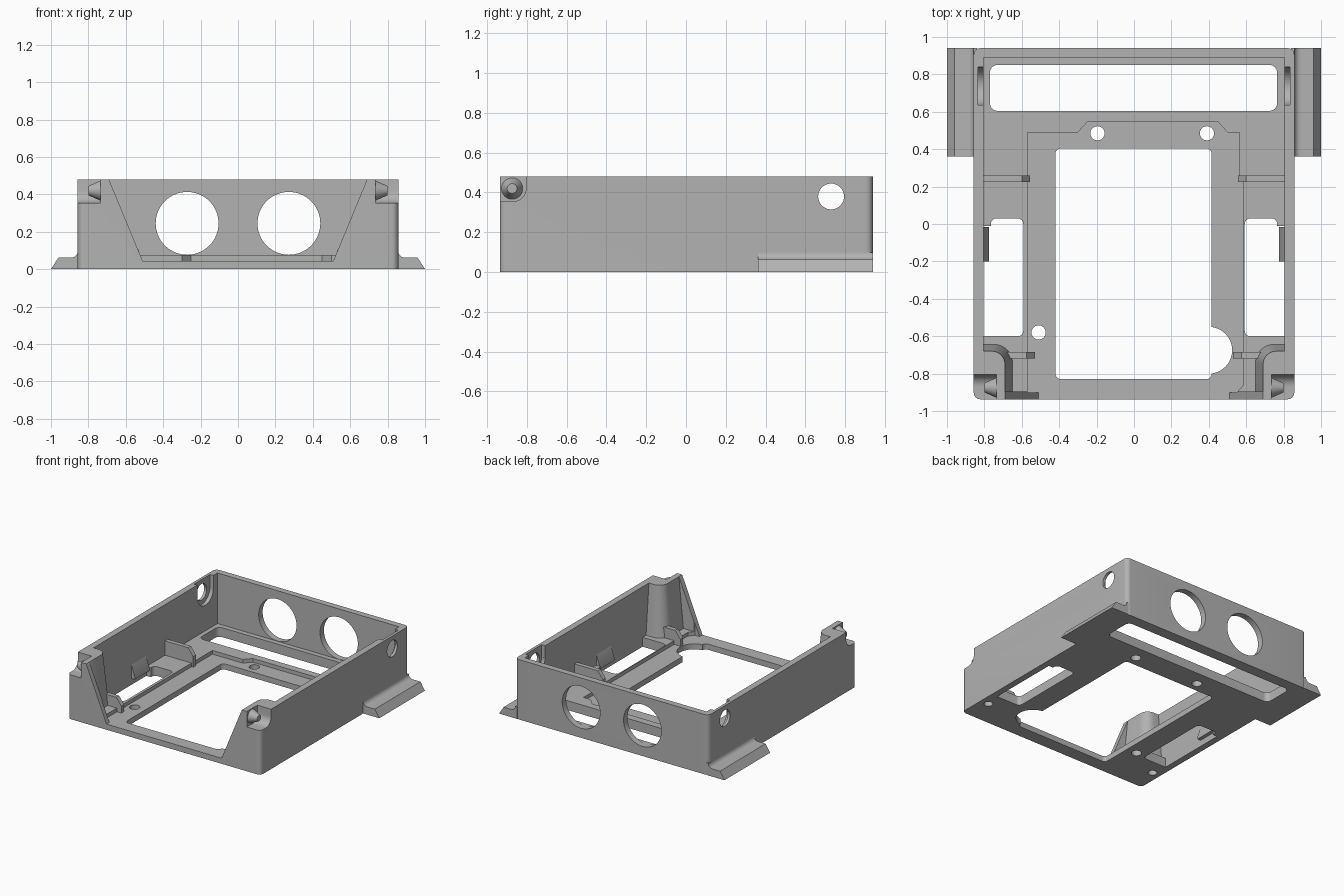
import bpy, bmesh, math
from mathutils import Vector

cube = bpy.data.objects.get("Cube")
if cube:
    bpy.data.objects.remove(cube, do_unlink=True)

grey = bpy.data.materials.new("plain grey")
grey.use_nodes = True
GREY = (0.45, 0.45, 0.45, 1)
grey.diffuse_color = GREY
grey.node_tree.nodes["Principled BSDF"].inputs["Base Color"].default_value = GREY

PLANES = {"x": lambda u, v, d: (d, u, v),
          "y": lambda u, v, d: (u, d, v),
          "z": lambda u, v, d: (u, v, d)}


def loft(name, start, end, axis, lo, hi):
    """Solid between two matching outlines placed at lo and hi on an axis."""
    place = PLANES[axis]
    bm = bmesh.new()
    a = [bm.verts.new(place(u, v, lo)) for u, v in start]
    b = [bm.verts.new(place(u, v, hi)) for u, v in end]
    bm.faces.new(a)
    bm.faces.new(b)
    for i in range(len(a)):
        j = (i + 1) % len(a)
        bm.faces.new((a[i], a[j], b[j], b[i]))
    bmesh.ops.recalc_face_normals(bm, faces=bm.faces)
    mesh = bpy.data.meshes.new(name)
    bm.to_mesh(mesh)
    bm.free()
    mesh.materials.append(grey)
    obj = bpy.data.objects.new(name, mesh)
    bpy.context.collection.objects.link(obj)
    return obj


def prism(name, outline, axis, lo, hi):
    return loft(name, outline, outline, axis, lo, hi)


def arc(cx, cy, r, a0, a1, n=8):
    return [(cx + r * math.cos(math.radians(a0 + (a1 - a0) * i / n)),
             cy + r * math.sin(math.radians(a0 + (a1 - a0) * i / n))) for i in range(n + 1)]


def circle(cx, cy, r, n=40):
    return arc(cx, cy, r, 0, 360, n)[:-1]


def rect(x0, x1, y0, y1, r=0.0):
    if not r:
        return [(x0, y0), (x1, y0), (x1, y1), (x0, y1)]
    return (arc(x0 + r, y0 + r, r, 180, 270) + arc(x1 - r, y0 + r, r, 270, 360)
            + arc(x1 - r, y1 - r, r, 0, 90) + arc(x0 + r, y1 - r, r, 90, 180))


def flip(outline, s):
    return [(u * s, v) for u, v in outline]


def combine(target, tool, operation="DIFFERENCE"):
    mod = target.modifiers.new("combine", "BOOLEAN")
    mod.operation, mod.solver, mod.object = operation, "EXACT", tool
    bpy.context.view_layer.objects.active = target
    bpy.ops.object.modifier_apply(modifier=mod.name)
    bpy.data.objects.remove(tool, do_unlink=True)


def cut(outline, axis, lo, hi):
    combine(housing, prism("cutter", outline, axis, lo, hi))


W, FRONT, BACK, TOP = 0.857, -0.937, 0.94, 0.48
INNER, FLOOR, LEDGE = 0.805, 0.075, 0.045

# Open tray
housing = prism("housing", rect(-W, W, FRONT, BACK, 0.035), "z", 0, TOP)
cut(rect(-INNER, INNER, -0.895, 0.89), "z", FLOOR, 1)

# Rounded, slightly tapered posts in the front corners
for s in (-1, 1):
    def post_outline(x, y, r):
        return flip([(0.83, -0.91), (x, -0.91)] + arc(x + r, y - r, r, 180, 90) + [(0.83, y)], s)
    post = loft("post", post_outline(0.645, -0.64, 0.1), post_outline(0.69, -0.68, 0.07),
                "z", 0.03, TOP)
    combine(housing, post, "UNION")

# Sloped front opening
slope = (0.69 - 0.51) / (TOP - LEDGE)
high = 0.6
wide = 0.51 + slope * (high - LEDGE)
cut([(-0.51, LEDGE), (0.51, LEDGE), (wide, high), (-wide, high)], "y", -1, -0.89)

# Stepped recess in the floor
cut([(-0.57, -0.9), (0.55, -0.9), (0.585, -0.86), (0.585, 0.24), (0.565, 0.24),
     (0.565, 0.49), (0.5, 0.49), (0.45, 0.545), (-0.25, 0.545), (-0.3, 0.49),
     (-0.57, 0.49)], "z", LEDGE, 0.2)

# Floor openings
cut(rect(-0.77, 0.765, 0.605, 0.85, 0.04), "z", -0.1, 0.2)
cut(rect(-0.42, 0.415, -0.83, 0.405, 0.03), "z", -0.1, 0.2)
cut(circle(0.4, -0.675, 0.125), "z", -0.1, 0.2)
for x, y in ((-0.195, 0.485), (0.39, 0.485), (-0.51, -0.58)):
    cut(circle(x, y, 0.038, 24), "z", -0.1, 0.2)

# Round holes in the back wall
for x in (-0.272, 0.272):
    cut(circle(x, 0.245, 0.168, 64), "y", 0.87, 1)

for s in (-1, 1):
    def span(a, b):
        return sorted((a * s, b * s))

    # Side floor slots and blind screw holes under the posts
    slot = rect(0.592, INNER, -0.6, 0.03, 0.03)[:-9] + [(INNER, -0.01), (0.765, -0.01)]
    slot = (arc(0.622, -0.57, 0.03, 180, 270) + [(INNER, -0.6), (INNER, -0.012), (0.765, -0.012)]
            + arc(0.735, 0, 0.03, 0, 90) + arc(0.622, 0, 0.03, 90, 180))
    cut(flip(slot, s), "z", -0.1, 0.2)
    cut(circle(0.785 * s, -0.725, 0.033, 24), "z", -0.1, 0.25)

    # Latch pocket and hole near the back of each side wall
    pocket = [(0.635, 0.6), (0.635, 0.38)] + arc(0.737, 0.38, 0.1, 180, 360, 16) + [(0.84, 0.6)]
    cut(pocket, "x", *span(0.78, 0.835))
    cut(circle(0.73, 0.38, 0.065), "x", *span(0.75, 0.95))

    # Pivot notch in each front corner
    notch = [(-1, 0.6), (-1, 0.355)] + arc(-0.87, 0.42, 0.065, 270, 360) + [(-0.805, 0.6)]
    cut(notch, "x", *span(0.735, 0.95))

    side = "left" if s > 0 else "right"
    # Tapered pivot pin
    loft(side + "_pivot_pin", circle(-0.875, 0.42, 0.056, 32), circle(-0.875, 0.42, 0.025, 32),
         "x", 0.73 * s, 0.8 * s)

    # Mounting flange with a fillet against the wall
    flange = [(0.84, 0), (1, 0), (0.96, 0.062)] + arc(0.892, 0.097, 0.035, 270, 180) + [(0.84, 0.097)]
    prism(side + "_flange", flip(flange, s), "y", 0.362, BACK)

    # Support ribs with chamfered ends
    for name, y0, x_in, z_top in (("rear_rib", 0.225, 0.555, 0.19), ("front_rib", -0.72, 0.53, 0.16)):
        rib = [(0.82, 0.04), (x_in, 0.04), (x_in, z_top - 0.06), (x_in + 0.045, z_top), (0.82, z_top)]
        prism(side + "_" + name, flip(rib, s), "y", y0, y0 + 0.035)

    # Wedge clip on the wall
    prism(side + "_clip", flip([(0.815, 0.05), (0.775, 0.05), (0.775, 0.07), (0.805, 0.16), (0.815, 0.16)], s),
          "y", -0.2, -0.015)

# Smooth curved faces, keep hard edges
bpy.ops.object.select_all(action="DESELECT")
for obj in bpy.context.scene.objects:
    if obj.type == "MESH":
        obj.select_set(True)
bpy.context.view_layer.objects.active = housing
bpy.ops.object.shade_smooth_by_angle(angle=math.radians(30))
